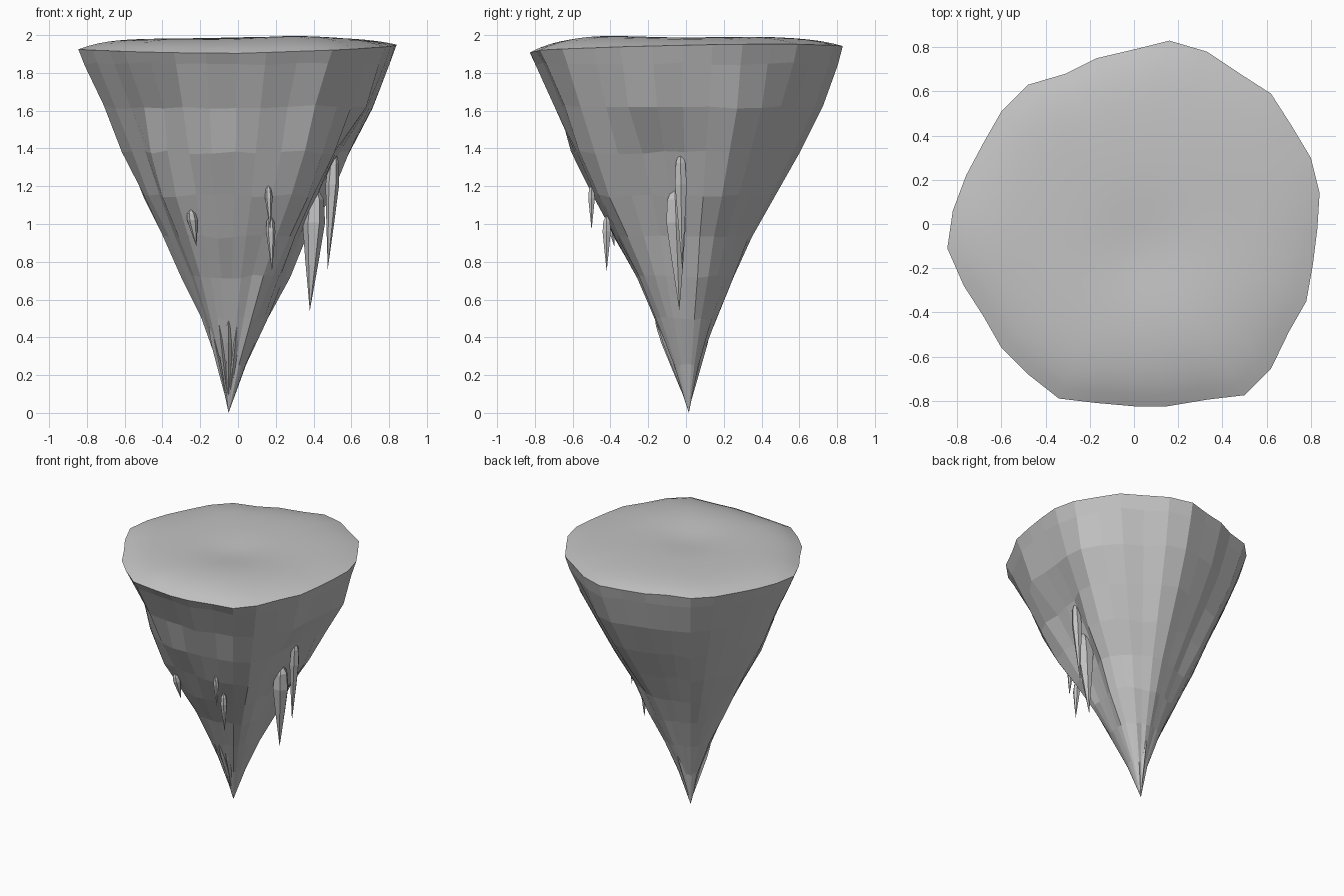
import bpy, bmesh, math, random
from mathutils import Vector

random.seed(4)
if "Cube" in bpy.data.objects:
    bpy.data.objects.remove(bpy.data.objects["Cube"])

stone = bpy.data.materials.new("grey_stone")
stone.use_nodes = True
stone.diffuse_color = (0.55, 0.55, 0.55, 1)
stone.node_tree.nodes["Principled BSDF"].inputs["Base Color"].default_value = (0.55, 0.55, 0.55, 1)

# Rim outline, counter-clockwise from the left side
RIM = [(.84, .14), (.80, .30), (.71, .45), (.62, .59), (.48, .68), (.33, .78), (.16, .83),
       (0, .79), (-.17, .75), (-.31, .68), (-.48, .63), (-.60, .51), (-.68, .37), (-.76, .22),
       (-.82, .06), (-.845, -.11), (-.77, -.28), (-.68, -.42), (-.60, -.56), (-.48, -.68),
       (-.34, -.79), (-.17, -.81), (0, -.825), (.15, -.825), (.33, -.795), (.50, -.775),
       (.62, -.655), (.70, -.49), (.78, -.35), (.81, -.18), (.83, -.02)]
APEX = Vector((-.05, .015, 0))

# Ring heights with the width towards +x, -x, -y and +y
LEVELS = [(1.85, .96, .96, .96, .97), (1.62, .865, .836, .834, .877), (1.38, .73, .70, .728, .718),
          (1.15, .60, .572, .61, .558), (.93, .47, .44, .467, .405), (.72, .37, .314, .325, .288),
          (.50, .23, .18, .213, .178), (.25, .107, .063, .095, .055)]

# Bulges and hollows: first and last column, first and last row, width factor
DENTS = [(18, 19, 2, 2, 1.025),   # bulge at the front right
         (18, 19, 3, 6, 1.06),
         (18, 19, 1, 1, .96),     # undercut above that bulge
         (20, 20, 1, 4, .98),     # groove beside it
         (1, 2, 1, 3, 1.03),      # ridge at the back left
         (3, 4, 1, 4, .97),       # flat behind that ridge
         (26, 26, 1, 4, 1.025),   # ridge at the front left
         (28, 30, 2, 5, .90)]     # hollow on the left side


def finish(bm, name):
    bmesh.ops.recalc_face_normals(bm, faces=bm.faces)
    mesh = bpy.data.meshes.new(name)
    bm.to_mesh(mesh)
    bm.free()
    mesh.materials.append(stone)
    ob = bpy.data.objects.new(name, mesh)
    bpy.context.collection.objects.link(ob)


def bridge(bm, a, b):
    n = len(a)
    for i in range(n):
        bm.faces.new((a[i], a[(i + 1) % n], b[(i + 1) % n], b[i]))


def fan(bm, ring, point):
    tip = bm.verts.new(point)
    for i in range(len(ring)):
        bm.faces.new((ring[i], ring[(i + 1) % len(ring)], tip))


def rim_z(x, y):
    return 1.92 + .012 * x + .02 * y + .02 * abs(x)


def bump(x, y, cx, cy, size):
    return math.exp(-((x - cx) ** 2 + (y - cy) ** 2) / size)


def top_z(x, y):
    return (1.982 + .016 * bump(x, y, .32, -.42, .12) + .01 * bump(x, y, .25, .35, .15)
            - .018 * bump(x, y, .04, -.12, .05))


# Faceted hanging rock body
bm = bmesh.new()
rings = [[bm.verts.new((x, y, rim_z(x, y))) for x, y in RIM]]
for row, (z, east, west, front, back) in enumerate(LEVELS):
    ring = []
    for i, (x, y) in enumerate(RIM):
        dx, dy = x - APEX.x, y - APEX.y
        c2 = dx * dx / (dx * dx + dy * dy)
        s = c2 * (east if dx > 0 else west) + (1 - c2) * (back if dy > 0 else front)
        rough = .022 if y < .2 else .006
        s *= 1 + random.uniform(-rough, rough) * (.4 if row == 0 else 1)
        for c0, c1, r0, r1, factor in DENTS:
            if c0 <= i <= c1 and r0 <= row <= r1:
                s *= factor
        ring.append(bm.verts.new((APEX.x + dx * s, APEX.y + dy * s, z + random.uniform(-.01, .01))))
    bridge(bm, rings[-1], ring)
    rings.append(ring)
fan(bm, rings[-1], APEX)
finish(bm, "rock_body")

# Smooth uneven top
bm = bmesh.new()
last = None
STEPS = 16
for k in range(STEPS):
    t = 1 - k / STEPS
    ring = []
    for x, y in RIM:
        px, py = x * t, y * t
        z = rim_z(x, y) + (top_z(px, py) - rim_z(x, y)) * (1 - t ** 6)
        ring.append(bm.verts.new((px, py, z)))
    if last:
        bridge(bm, last, ring)
    last = ring
fan(bm, last, (0, 0, top_z(0, 0)))
for f in bm.faces:
    f.smooth = True
finish(bm, "ground_top")


# Tapered stone spikes
def spike(name, top, tip, radius, sides=6):
    top, tip = Vector(top), Vector(tip)
    bm = bmesh.new()
    loops = []
    for t, w in ((.12, .8), (.3, 1), (.6, .6)):
        c = top.lerp(tip, t)
        loops.append([bm.verts.new((c.x + radius * w * math.cos(a), c.y + radius * w * math.sin(a), c.z))
                      for a in (math.tau * j / sides for j in range(sides))])
    bridge(bm, loops[0], loops[1])
    bridge(bm, loops[1], loops[2])
    fan(bm, loops[0], top)
    fan(bm, loops[2], tip)
    finish(bm, name)


spike("large_stalactite", (.41, -.06, 1.21), (.38, -.035, .54), .06)
spike("tall_stalactite", (.51, -.03, 1.40), (.475, -.02, .76), .036)
spike("upper_front_stalactite", (.16, -.50, 1.21), (.17, -.50, .97), .02)
spike("lower_front_stalactite", (.17, -.42, 1.05), (.18, -.42, .75), .025)
spike("small_stalactite", (-.25, -.41, 1.08), (-.22, -.38, .88), .028)

# Thin shards gathered around the bottom point
for n, (x, y, z) in enumerate([(-.11, -.15, .55), (-.05, -.165, .52), (.0, -.15, .51),
                               (.07, -.11, .50), (-.15, -.09, .50), (.10, .05, .56), (.0, .13, .52)]):
    spike("tip_shard_%d" % (n + 1), (x, y, z), APEX + Vector((0, 0, .02)), .02, 4)
